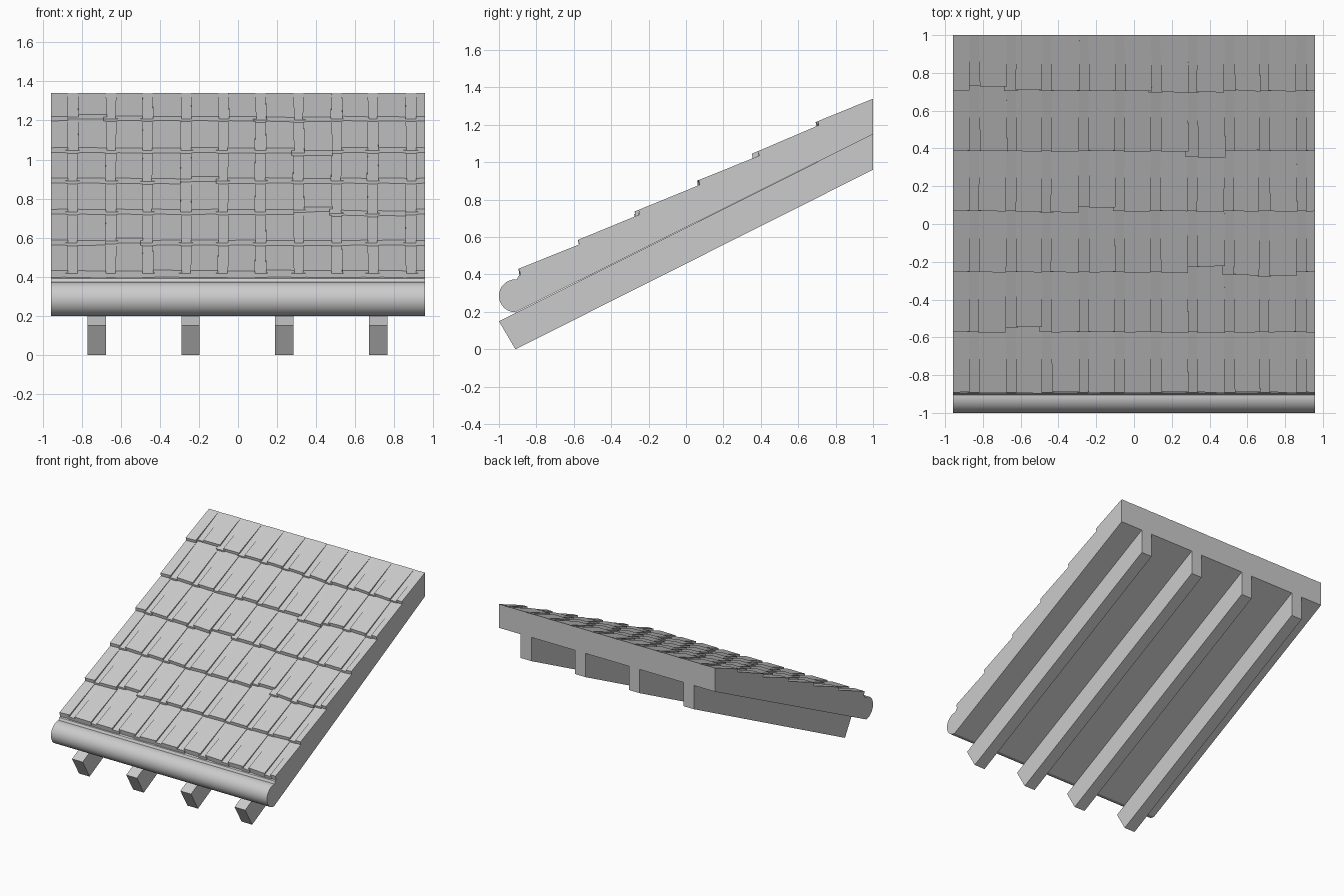
import bpy, bmesh, math, random

if "Cube" in bpy.data.objects:
    bpy.data.objects.remove(bpy.data.objects["Cube"])

random.seed(4)
HALF = 0.957  # half width of the roof


def make_object(name, bm):
    bmesh.ops.recalc_face_normals(bm, faces=bm.faces[:])
    mesh = bpy.data.meshes.new(name)
    bm.to_mesh(mesh)
    bm.free()
    obj = bpy.data.objects.new(name, mesh)
    bpy.context.collection.objects.link(obj)
    return obj


def prism(name, profile, x0, x1):
    """Extrude a (y, z) side profile from x0 to x1."""
    bm = bmesh.new()
    face = bm.faces.new([bm.verts.new((x0, y, z)) for y, z in profile])
    ext = bmesh.ops.extrude_face_region(bm, geom=[face])
    for v in ext["geom"]:
        if isinstance(v, bmesh.types.BMVert):
            v.co.x = x1
    return make_object(name, bm)


# Roof deck with the rounded eave at the front
cy, cz, r = -0.912, 0.286, 0.088
eave = [(cy + r * math.cos(a), cz + r * math.sin(a))
        for a in (math.radians(85 + 185 * i / 20) for i in range(21))]
deck = prism("roof_deck", [(1, 1.15), (1, 1.32), (-0.895, 0.392)] + eave, -HALF, HALF)
bpy.context.view_layer.objects.active = deck
deck.select_set(True)
bpy.ops.object.shade_smooth_by_angle(angle=math.radians(30))

# Four rafters below
for i in range(4):
    x = -0.723 + 0.48 * i
    prism("rafter", [(-1, 0.15), (-0.912, 0), (1, 0.96), (1, 1.15)], x - 0.047, x + 0.047)

# Courses: lower edge y, lower edge z, and height where the next course begins
COURSES = [(-0.892, 0.432, 0.560), (-0.573, 0.587, 0.718), (-0.255, 0.745, 0.877),
           (0.068, 0.905, 1.033), (0.386, 1.060, 1.196), (0.705, 1.220, 1.340)]
STRIPS = [-0.87, -0.675, -0.487, -0.29, -0.10, 0.09, 0.285, 0.48, 0.665, 0.86]
# Tiles that slipped: (course, column) -> shift along y
SLIPS = {(5, 0): 0.027, (3, 3): 0.024, (4, 6): -0.03, (2, 6): 0.027,
         (2, 7): -0.015, (2, 8): -0.022, (1, 1): 0.025, (5, 6): -0.01,
         (3, 2): -0.008, (5, 5): -0.008}


def slab(bm, xa, xb, ends, course, drop, lean):
    """Wedge-shaped tile; 'drop' lowers only its front end."""
    y0, z0, z1 = COURSES[course]
    y1 = COURSES[course + 1][0] if course < 5 else 1.0
    slope = (z1 - z0) / (y1 - y0)
    back = min(y1 + 0.05, 1.0)
    xs_front = [max(-HALF, min(HALF, x + lean)) for x in (xa, xb)]
    rings = []
    for xf, xk, yf in zip(xs_front, (xa, xb), ends):
        zf = z0 + slope * (yf - y0) - drop
        zk = z1 + slope * (back - y1) - drop * 0.1
        rings.append([bm.verts.new(c) for c in (
            (xf, yf, zf), (xk, back, zk), (xk, back, zk - 0.05), (xf, yf + 0.008, zf - 0.045))])
    a, b = rings
    bm.faces.new(a)
    bm.faces.new(b[::-1])
    for i in range(4):
        j = (i + 1) % 4
        bm.faces.new((a[i], a[j], b[j], b[i]))


# Shingle courses: raised tiles with sunken strips between them
for c in range(6):
    bm = bmesh.new()
    y0 = COURSES[c][0]
    slab(bm, -HALF, STRIPS[0], (y0, y0 + 0.003), c, 0, 0)
    for k, x in enumerate(STRIPS):
        right = STRIPS[k + 1] if k < 9 else HALF
        shift = y0 + SLIPS.get((c, k), 0)
        ends = [shift + random.uniform(-0.005, 0.005) for _ in range(2)]
        lean = random.uniform(-0.005, 0.005) if k < 9 else 0
        slab(bm, x - 0.012, min(x + 0.06, HALF), (shift, shift), c, 0.014, 0)
        slab(bm, x + 0.05, right, ends, c, 0, lean)
    make_object("shingle_course", bm)
